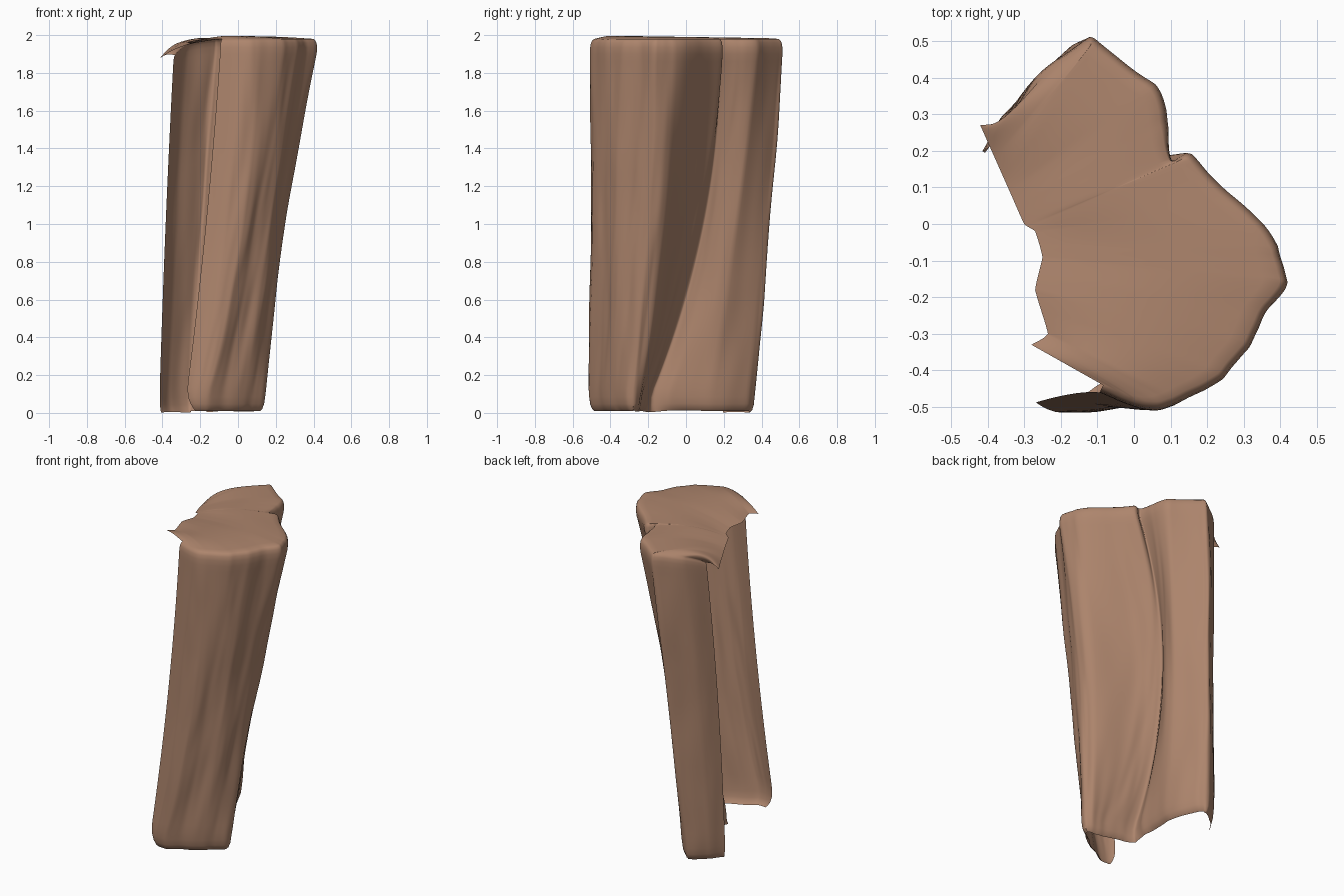
import bpy, bmesh, math
from mathutils import Vector, noise

if "Cube" in bpy.data.objects:
    bpy.data.objects.remove(bpy.data.objects["Cube"])

# Matching outlines of the open bark shell, front free edge -> right -> back free edge
LOW = [(-.26, -.485), (-.20, -.513), (-.13, -.51), (-.05, -.455), (.05, -.40), (.11, -.34),
       (.158, -.27), (.12, -.225), (.01, -.195), (-.10, -.165), (-.165, -.14), (-.14, -.05),
       (-.125, .15), (-.20, .34), (-.26, .378), (-.36, .29), (-.412, .20)]
MID = [(-.175, -.465), (-.07, -.505), (.02, -.495), (.09, -.432), (.165, -.38), (.21, -.29),
       (.245, -.20), (.21, -.12), (-.01, -.01), (-.10, .05), (-.14, .085), (-.10, .145),
       (-.07, .26), (-.17, .415), (-.215, .435), (-.33, .325), (-.385, .22)]
TOP = [(-.095, -.46), (.0, -.50), (.11, -.495), (.24, -.425), (.31, -.34), (.365, -.23),
       (.415, -.16), (.39, -.06), (.27, .07), (.15, .19), (.095, .175), (.09, .27),
       (.055, .38), (-.09, .49), (-.14, .502), (-.27, .40), (-.34, .28)]
# Ragged free edge of the top cap, front -> back
RIM = [(-.28, -.33), (-.235, -.30), (-.27, -.18), (-.25, -.09), (-.27, -.02),
       (-.30, .0), (-.34, .09), (-.38, .18), (-.42, .27)]
Z = (.2, .95, 1.9)
N = 160


def along(pts, u, soft=.6):
    """Point on a polyline, partly rounded by a Catmull-Rom blend."""
    f = min(max(u, 0), 1) * (len(pts) - 1)
    i = min(int(f), len(pts) - 2)
    t = f - i
    a, b, c, d = (Vector(pts[min(max(k, 0), len(pts) - 1)]) for k in (i - 1, i, i + 1, i + 2))
    curve = .5 * (2 * b + (c - a) * t + (2 * a - 5 * b + 4 * c - d) * t * t
                  + (3 * b - a - 3 * c + d) * t ** 3)
    return b.lerp(c, t).lerp(curve, soft)


def wall(u, z):
    """Leaning, twisting wall: quadratic blend of the three outlines."""
    p = Vector((0, 0))
    for k, row in enumerate((LOW, MID, TOP)):
        w = 1
        for m in range(3):
            if m != k:
                w *= (z - Z[m]) / (Z[k] - Z[m])
        p += w * along(row, u)
    return p


def wall_point(u, z, inset):
    back = max(0, (u - .86) / .14) ** 2
    z -= .09 * back * max(0, (z - 1.5) / .5)        # upper back corner sags
    start = .05 * max(0, 1 - z / .2) ** 3           # rounded lower corner of front edge
    u0 = u
    u = start + u * (1 - start)
    zz = min(max(z, .1), 1.92)
    p = wall(u, zz)
    t = (wall(u + .03, zz) - wall(u - .03, zz)).normalized()
    n = Vector((t.y, -t.x))
    # shallow, broad vertical ridges
    r = .012 * noise.noise(Vector((u * 16, z * 1.6, 3))) + .004 * noise.noise(Vector((u * 36, z * 3, 8)))
    fade = min(1, u0 * 10, (1 - u0) * 10)
    crease = min(1, abs(u0 - .62) / .07)            # keep the crease clean
    p += n * (r * fade * crease - inset * (.2 + .8 * crease) * (.3 + .7 * min(1, (1 - u0) * 8)))
    ragged = (.010 + .012 * noise.noise(Vector((u * 9, 2, 1)))) * max(0, 1 - z / .15)
    if u > .85:
        ragged *= .3
    return Vector((p.x, p.y, max(0, z + ragged)))


# Wall rows, with turned-in bottom and top edges
rows = [(.0, .03), (.012, .018), (.04, .008), (.08, .003), (.13, 0)]
rows += [(.18 + 1.72 * k / 44, 0) for k in range(45)]
rows += [(1.935, .001), (1.96, .005), (1.973, .012), (1.98, .022)]
grid = [[wall_point(j / N, z, d) for j in range(N + 1)] for z, d in rows]

# Top cap: strips from the wall's upper edge to the drooping free rim
ring = grid[-1]
STEPS = 14
for k in range(1, STEPS + 1):
    s = k / STEPS
    line = []
    for j, p in enumerate(ring):
        u = j / N
        q = p.xy.lerp(along(RIM, u, .3), s)
        rim_z = 1.96 - .09 * u ** 3
        crown = .02 * math.sin(math.pi * s) * (1 - .7 * u) * min(1, u * 8)
        line.append(Vector((q.x, q.y, min(2, p.z + (rim_z - p.z) * s ** 3 + crown))))
    grid.append(line)

bm = bmesh.new()
vs = [[bm.verts.new(p) for p in row] for row in grid]
for a, b in zip(vs, vs[1:]):
    for j in range(N):
        bm.faces.new((a[j], a[j + 1], b[j + 1], b[j]))
for f in bm.faces:
    f.smooth = True
me = bpy.data.meshes.new("trunk_shell")
bm.to_mesh(me)
bm.free()

# Single brown colour
mat = bpy.data.materials.new("warm brown")
mat.diffuse_color = (.42, .235, .152, 1)
mat.use_nodes = True
mat.node_tree.nodes["Principled BSDF"].inputs["Base Color"].default_value = mat.diffuse_color
me.materials.append(mat)
ob = bpy.data.objects.new("trunk_shell", me)
bpy.context.collection.objects.link(ob)
